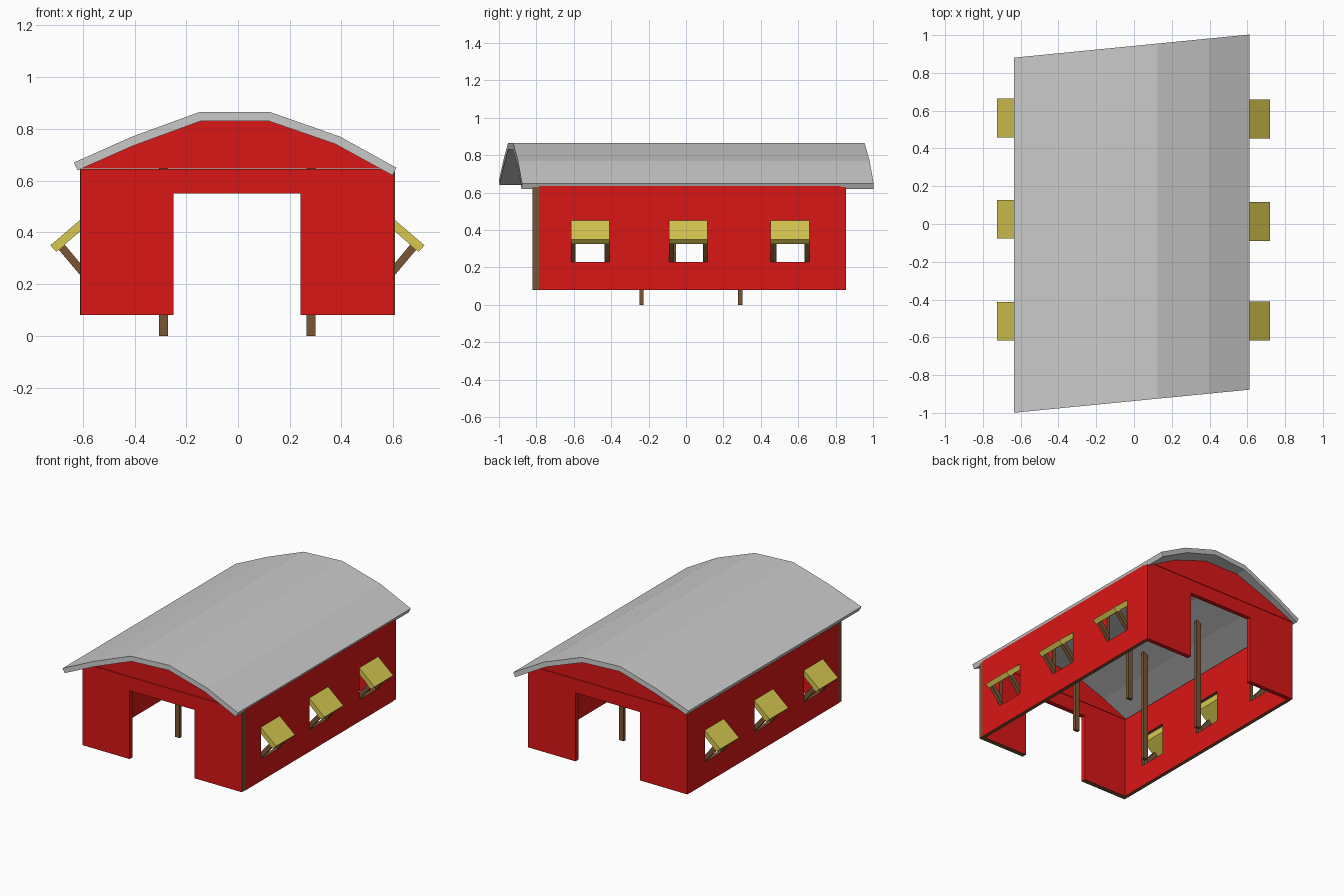
import bpy, bmesh
from mathutils import Vector

if "Cube" in bpy.data.objects:
    bpy.data.objects.remove(bpy.data.objects["Cube"])


def material(name, rgb):
    m = bpy.data.materials.new(name)
    m.diffuse_color = (*rgb, 1)
    m.use_nodes = True
    m.node_tree.nodes["Principled BSDF"].inputs["Base Color"].default_value = m.diffuse_color
    return m


RED = material("red_paint", (0.7, 0.008, 0.008))
BROWN = material("brown_wood", (0.19, 0.09, 0.035))
YELLOW = material("yellow_wood", (0.68, 0.58, 0.08))


def finish(name, bm, mats):
    bmesh.ops.recalc_face_normals(bm, faces=bm.faces)
    me = bpy.data.meshes.new(name)
    bm.to_mesh(me)
    bm.free()
    for m in mats:
        me.materials.append(m)
    ob = bpy.data.objects.new(name, me)
    bpy.context.collection.objects.link(ob)
    return ob


def prism(name, profile, y0, y1, mats=(), shear=0.0, brown_ends=False):
    """Extrude an x-z outline along y, optionally skewing y with x."""
    bm = bmesh.new()
    a, b = ([bm.verts.new((x, y + shear * x, z)) for x, z in profile] for y in (y0, y1))
    bm.faces.new(a)
    bm.faces.new(b)
    n = len(profile)
    for i in range(n):
        j = (i + 1) % n
        f = bm.faces.new((a[i], a[j], b[j], b[i]))
        f.normal_update()
        outer = abs(f.calc_center_median().x) > 0.55 and abs(f.normal.x) > 0.9
        if brown_ends and (outer or f.calc_center_median().z < 0.1):
            f.material_index = 1
    return finish(name, bm, mats)


# Skewed metal roof shell
outer = [(-0.635, 0.67), (-0.41, 0.77), (-0.15, 0.865), (0.125, 0.865), (0.395, 0.77), (0.612, 0.65)]
inner = [(-0.62, 0.64), (-0.405, 0.735), (-0.145, 0.83), (0.12, 0.83), (0.375, 0.742), (0.598, 0.62)]
prism("roof", outer + inner[::-1], -0.937, 0.943, shear=0.098)

# End walls with the big doorway, and gables above them
door = [(-0.608, 0.08), (-0.25, 0.08), (-0.25, 0.55), (0.242, 0.55), (0.242, 0.08),
        (0.603, 0.08), (0.603, 0.635), (0.59, 0.645), (-0.608, 0.645)]
gable = [(-0.603, 0.648)] + inner[1:5] + [(0.55, 0.648)]
for end, y0, y1 in (("front", -0.82, -0.787), ("back", 0.825, 0.855)):
    prism(end + "_wall", door, y0, y1, (RED, BROWN if end == "front" else RED), brown_ends=True)
    prism(end + "_gable", gable, y0, y1, (RED,))

# Side walls with three windows each, shutters and struts
W = 0.103
for side, s, xo, top, centres in (("right", 1, 0.606, 0.635, (-0.513, 0.013, 0.556)),
                                  ("left", -1, 0.61, 0.645, (-0.515, 0.025, 0.562))):
    ys = [-0.787] + [c + d for c in centres for d in (-W, W)] + [0.825]
    zs = [0.08, 0.23, 0.45, top]
    bm = bmesh.new()
    x = s * (xo - 0.0125)
    for i in range(len(ys) - 1):
        for k in range(3):
            if not (k == 1 and i % 2):
                bm.faces.new([bm.verts.new((x, ys[i + p], zs[k + q]))
                              for p, q in ((0, 0), (1, 0), (1, 1), (0, 1))])
    bmesh.ops.remove_doubles(bm, verts=bm.verts, dist=1e-4)
    wall = finish(side + "_wall", bm, (RED, BROWN))
    mod = wall.modifiers.new("thickness", "SOLIDIFY")
    mod.thickness, mod.offset, mod.material_offset_rim = 0.025, 0, 1

    shutter = [(xo - 0.004, 0.452), (xo + 0.115, 0.35), (xo + 0.092, 0.325), (xo - 0.004, 0.408)]
    strut = [(xo - 0.004, 0.23), (xo + 0.083, 0.333), (xo + 0.06, 0.353), (xo - 0.004, 0.276)]
    for n, c in enumerate(centres, 1):
        prism(f"{side}_shutter_{n}", [(s * x, z) for x, z in shutter], c - W, c + W, (YELLOW,))
        for e in (-1, 1):
            m = c + e * (W - 0.0125)
            prism(f"{side}_shutter_strut_{n}", [(s * x, z) for x, z in strut],
                  m - 0.0125, m + 0.0125, (BROWN,))

# Four roof posts standing on the ground
for x in (-0.288, 0.282):
    for y in (-0.238, 0.29):
        prism("roof_post", [(x - 0.018, 0), (x + 0.018, 0), (x + 0.018, 0.785), (x - 0.018, 0.785)],
              y - 0.011, y + 0.011, (BROWN,))
